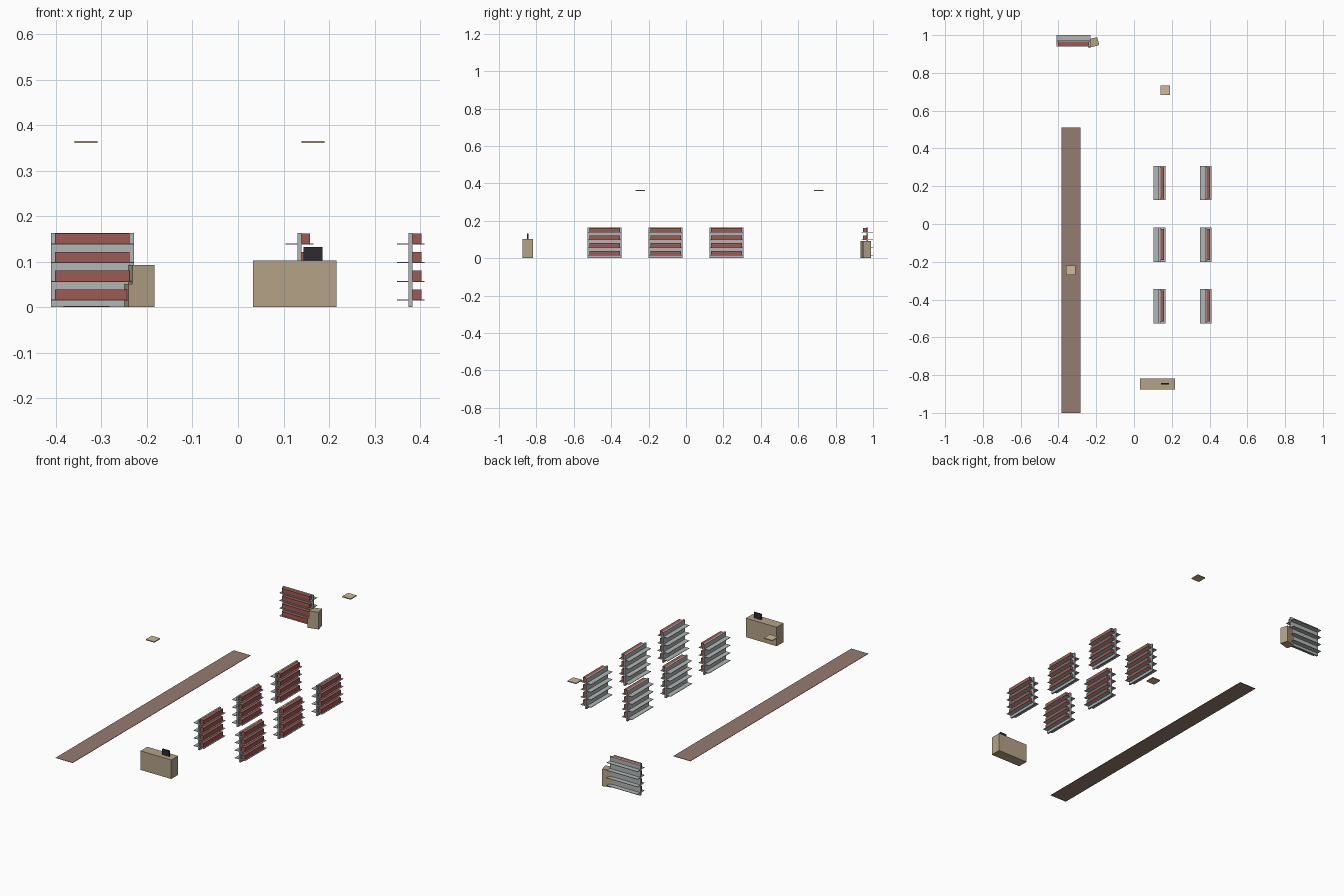
import bpy
import math
from mathutils import Matrix, Vector

default = bpy.data.objects.get("Cube")
if default:
    bpy.data.objects.remove(default, do_unlink=True)


def material(name, rgb):
    mat = bpy.data.materials.new(name)
    mat.use_nodes = True
    colour = (*rgb, 1.0)
    mat.diffuse_color = colour
    mat.node_tree.nodes["Principled BSDF"].inputs["Base Color"].default_value = colour
    return mat


GREY = material("shelf grey", (0.44, 0.47, 0.47))
RED = material("stock red", (0.35, 0.1, 0.085))
TAN = material("counter tan", (0.46, 0.37, 0.24))
BROWN = material("carpet brown", (0.3, 0.2, 0.16))
CREAM = material("lamp cream", (0.62, 0.48, 0.32))
BLACK = material("screen black", (0.025, 0.024, 0.03))


def box(name, mat, x, y, z, frame=Matrix()):
    """Box from (min, max) pairs, placed in a local frame."""
    verts = [frame @ Vector((i, j, k)) for i in x for j in y for k in z]
    faces = [(0, 1, 3, 2), (4, 6, 7, 5), (0, 4, 5, 1),
             (2, 3, 7, 6), (0, 2, 6, 4), (1, 5, 7, 3)]
    mesh = bpy.data.meshes.new(name)
    mesh.from_pydata(verts, [], faces)
    mesh.materials.append(mat)
    obj = bpy.data.objects.new(name, mesh)
    bpy.context.collection.objects.link(obj)
    return obj


def place(x, y, degrees=0):
    return Matrix.Translation((x, y, 0)) @ Matrix.Rotation(math.radians(degrees), 4, "Z")


def shelf_unit(frame):
    """Upright panel with boards through it and stock on its +x side."""
    box("shelf_panel", GREY, (-0.0045, 0.0045), (-0.091, 0.091), (0, 0.163), frame)
    for level in range(4):
        z = 0.0155 + 0.041 * level
        box("shelf_board", GREY, (-0.0305, 0.0305), (-0.091, 0.091), (z - 0.0012, z + 0.0012), frame)
        box("shelf_stock", RED, (0.0045, 0.0235), (-0.082, 0.082), (z + 0.0012, z + 0.0235), frame)


# Two rows of free-standing shelves and one at the back facing the front
for x in (0.135, 0.3795):
    for row in range(3):
        shelf_unit(place(x, 0.217 - 0.326 * row))
shelf_unit(place(-0.32, 0.9695, -90))

# Carpet runner
box("carpet_runner", BROWN, (-0.383, -0.282), (-1, 0.51), (0, 0.002))

# Counter with screen
box("counter", TAN, (0.033, 0.216), (-0.875, -0.817), (0, 0.102))
box("counter_screen", BLACK, (0.144, 0.186), (-0.849, -0.842), (0.102, 0.132))

# Turned stepped cabinet beside the back shelf
corner = place(-0.2135, 0.962, 15)
box("cabinet_base", TAN, (-0.034, 0.025), (-0.022, 0.022), (0, 0.051), corner)
box("cabinet_top", TAN, (-0.025, 0.025), (-0.022, 0.022), (0.051, 0.092), corner)

# Hanging ceiling panels
for x, y in ((-0.334, -0.244), (0.165, 0.709)):
    box("ceiling_panel", CREAM, (-0.025, 0.025), (-0.025, 0.025), (0.36, 0.365), place(x, y))
